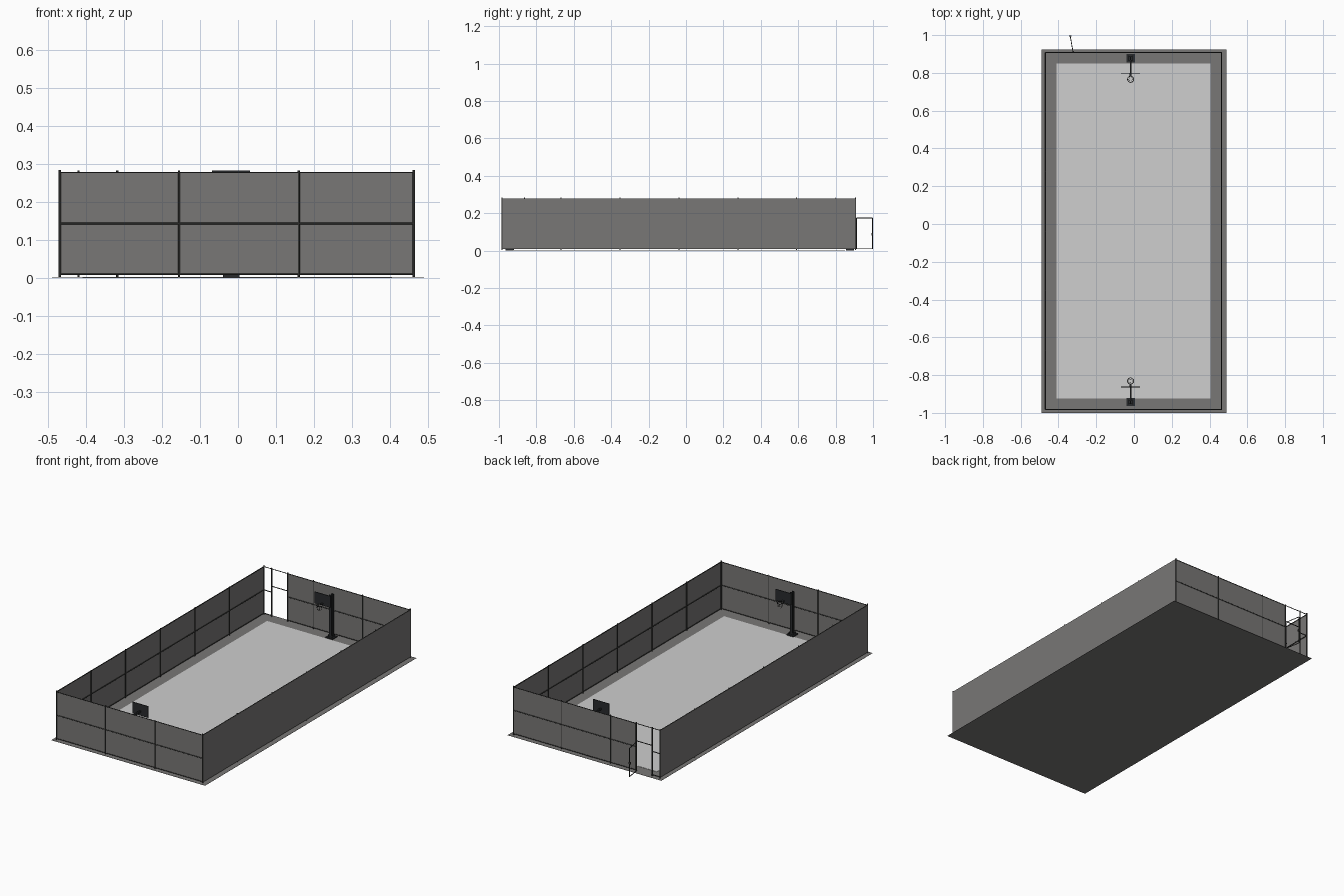
import bpy, bmesh, math
from mathutils import Vector

if "Cube" in bpy.data.objects:
    bpy.data.objects.remove(bpy.data.objects["Cube"])


def mat(name, c):
    m = bpy.data.materials.new(name)
    m.diffuse_color = (*c, 1)
    m.use_nodes = True
    m.node_tree.nodes["Principled BSDF"].inputs["Base Color"].default_value = m.diffuse_color
    return m


GREY = mat("mid_grey", (0.19, 0.185, 0.18))
LIGHT = mat("court_light_grey", (0.62, 0.62, 0.62))
DARK = mat("dark_steel", (0.035, 0.036, 0.034))
BLACK = mat("hoop_black", (0.022, 0.024, 0.026))


def finish(name, bm, m):
    me = bpy.data.meshes.new(name)
    bm.to_mesh(me)
    bm.free()
    me.materials.append(m)
    ob = bpy.data.objects.new(name, me)
    bpy.context.collection.objects.link(ob)
    return ob


def box(name, lo, hi, m):
    bm = bmesh.new()
    bmesh.ops.create_cube(bm, size=1)
    for v in bm.verts:
        v.co = Vector([(a + b) / 2 + c * (b - a) for a, b, c in zip(lo, hi, v.co)])
    return finish(name, bm, m)


def bar(name, a, b, r, m=DARK, sides=8):
    """Round tube between two points."""
    a, b = Vector(a), Vector(b)
    bm = bmesh.new()
    bmesh.ops.create_cone(bm, cap_ends=True, segments=sides, radius1=r, radius2=r,
                          depth=(b - a).length)
    ob = finish(name, bm, m)
    ob.location = (a + b) / 2
    ob.rotation_mode = 'QUATERNION'
    ob.rotation_quaternion = (b - a).to_track_quat('Z', 'Y')
    for p in ob.data.polygons:
        p.use_smooth = len(p.vertices) == 4
    return ob


# ground slab and playing surface
box("ground_slab", (-0.49, -1.0, 0), (0.49, 0.925, 0.001), GREY)
box("court_surface", (-0.41, -0.925, 0.001), (0.405, 0.85, 0.0025), LIGHT)

# fence layout
XL, XR, YF, YB = -0.469, 0.463, -0.983, 0.907
Z0, Z1, ZM, R = 0.008, 0.279, 0.144, 0.0028
GATE_L, GATE_R = -0.42, -0.318
T = 0.0008

# fence panels: long sides sit on the outer face of the posts
box("left_panel", (XL - R - T, YF, Z0), (XL - R, YB, Z1), GREY)
box("right_panel", (XR + R, YF, Z0), (XR + R + T, YB, Z1), GREY)
box("front_panel", (XL, YF - T / 2, Z0), (XR, YF + T / 2, Z1), GREY)
box("back_panel", (GATE_R, YB - T / 2, Z0), (XR, YB + T / 2, Z1), GREY)

# posts
for x in (XL, XR):
    for y in (YF, YB):
        bar("corner_post", (x, y, 0.003), (x, y, 0.285), 0.0032)
    for i in range(1, 6):
        y = YF + (YB - YF) * i / 6
        bar("side_post", (x, y, 0.003), (x, y, 0.284), R)
for y in (YF, YB):
    for x in (-0.155, 0.16):
        bar("end_post", (x, y, 0.003), (x, y, 0.284), R)
for x in (GATE_L, GATE_R):
    bar("gate_post", (x, YB, 0.003), (x, YB, 0.284), R)

# horizontal rails
for z in (Z0 + 0.002, ZM, Z1 - 0.001):
    r = 0.0026 if z == ZM else 0.002
    for x in (XL, XR):
        bar("side_rail", (x, YF, z), (x, YB, z), r)
    bar("front_rail", (XL, YF, z), (XR, YF, z), r)
    bar("back_rail", (GATE_R, YB, z), (XR, YB, z), r)
    bar("gate_side_rail", (XL, YB, z), (GATE_L, YB, z), r)
bar("gate_top_rail", (GATE_L, YB, Z1 - 0.001), (GATE_R, YB, Z1 - 0.001), 0.002)
bar("gate_lintel", (GATE_L, YB, 0.178), (GATE_R, YB, 0.178), 0.0024)

# open gate leaf swung outward
hx, hy, ex, ey = -0.323, 0.912, -0.338, 0.997
for z in (0.010, 0.174):
    bar("gate_leaf_rail", (hx, hy, z), (ex, ey, z), 0.002)
for x, y in ((hx, hy), (ex, ey)):
    bar("gate_leaf_stile", (x, y, 0.010), (x, y, 0.174), 0.002)
box("gate_latch", (ex - 0.006, ey - 0.004, 0.082), (ex + 0.006, ey + 0.002, 0.094), DARK)
for z in (0.04, 0.145):
    bar("gate_hinge", (GATE_R, YB, z), (hx, hy, z), 0.003)


def hoop(side, y_plate, d):
    """Basketball stand; d is the direction towards the court."""
    cx = -0.018

    def b(name, x0, x1, a0, a1, z0, z1, m=BLACK):
        ys = sorted((y_plate + d * a0, y_plate + d * a1))
        box(f"{side}_{name}", (cx + x0, ys[0], z0), (cx + x1, ys[1], z1), m)

    b("hoop_foot_plate", -0.022, 0.022, -0.022, 0.022, 0.002, 0.008)
    # H-section column
    b("column_web", -0.002, 0.002, -0.009, 0.009, 0.008, 0.25)
    for s in (-1, 1):
        b("column_flange", -0.008, 0.008, s * 0.009 - 0.0015, s * 0.009 + 0.0015, 0.008, 0.25)
        b("foot_gusset", s * 0.012 - 0.0015, s * 0.012 + 0.0015, -0.014, 0.014, 0.008, 0.02)
    # arm and backboard
    b("hoop_arm", -0.004, 0.004, 0.009, 0.077, 0.236, 0.246)
    b("backboard", -0.05, 0.05, 0.077, 0.081, 0.217, 0.283)
    b("rim_bracket", -0.006, 0.006, 0.081, 0.094, 0.227, 0.231)
    # rim and net
    yr = y_plate + d * 0.111
    bpy.ops.mesh.primitive_torus_add(major_segments=12, minor_segments=6, major_radius=0.017,
                                     minor_radius=0.0015, location=(cx, yr, 0.229))
    rim = bpy.context.object
    rim.name = f"{side}_rim"
    rim.data.materials.append(BLACK)
    bm = bmesh.new()
    bmesh.ops.create_cone(bm, cap_ends=False, segments=8, radius1=0.010, radius2=0.016, depth=0.026)
    net = finish(f"{side}_net", bm, DARK)
    net.location = (cx, yr, 0.215)
    w = net.modifiers.new("strands", 'WIREFRAME')
    w.thickness = 0.0012


hoop("back", 0.877, -1)
hoop("front", -0.942, 1)
